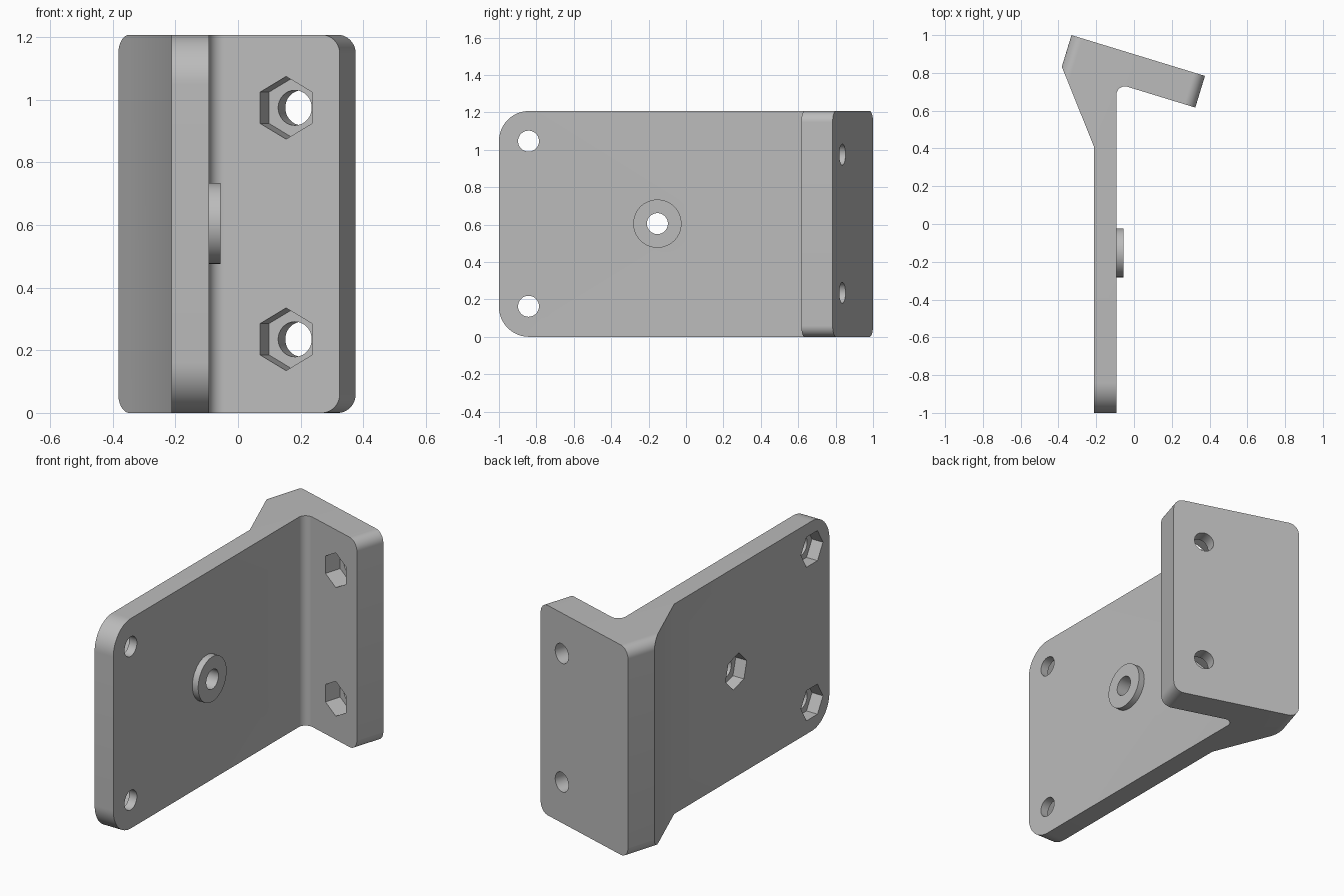
import bpy, bmesh
from math import sin, cos, pi, radians
from mathutils import Matrix, Vector

cube = bpy.data.objects.get("Cube")
if cube:
    bpy.data.objects.remove(cube, do_unlink=True)

HEIGHT = 1.207
BACK, FACE = -0.212, -0.093        # two sides of the main plate
TILT = radians(17)                 # flange angle
THICK, LENGTH = 0.175, 0.739       # flange size
along = Vector((cos(TILT), -sin(TILT), 0))
normal = Vector((sin(TILT), cos(TILT), 0))
up = Vector((0, 0, 1))
corner = Vector((-0.331, 1.0, 0))  # outer back corner of the flange

grey = bpy.data.materials.new("light_grey")
grey.use_nodes = True
colour = (0.5, 0.5, 0.5, 1)
grey.diffuse_color = colour
grey.node_tree.nodes["Principled BSDF"].inputs["Base Color"].default_value = colour


def prism(name, points, u, v, w, origin, depth):
    """Extrude a flat outline given in axes u, v by depth along w."""
    bm = bmesh.new()
    base = [bm.verts.new(origin + u * a + v * b) for a, b in points]
    face = bm.faces.new(base)
    out = bmesh.ops.extrude_face_region(bm, geom=[face])
    moved = [e for e in out["geom"] if isinstance(e, bmesh.types.BMVert)]
    bmesh.ops.translate(bm, verts=moved, vec=w * depth)
    bmesh.ops.recalc_face_normals(bm, faces=bm.faces)
    mesh = bpy.data.meshes.new(name)
    bm.to_mesh(mesh)
    bm.free()
    mesh.materials.append(grey)
    obj = bpy.data.objects.new(name, mesh)
    bpy.context.collection.objects.link(obj)
    return obj


def arc(cx, cy, r, start, end, steps):
    return [(cx + r * cos(start + (end - start) * i / steps),
             cy + r * sin(start + (end - start) * i / steps))
            for i in range(steps + 1)]


def ring(r, sides, turn=0.0):
    return arc(0, 0, r, turn, turn + 2 * pi, sides)[:-1]


def combine(target, tool, operation):
    mod = target.modifiers.new("combine", "BOOLEAN")
    mod.operation, mod.solver, mod.object = operation, "EXACT", tool
    bpy.context.view_layer.objects.active = target
    bpy.ops.object.modifier_apply(modifier=mod.name)
    bpy.data.objects.remove(tool, do_unlink=True)


X, Y = Vector((1, 0, 0)), Vector((0, 1, 0))

# Bracket body: plate, gusset and tilted flange in one outline
tip_out = corner + along * LENGTH
tip_in = tip_out - normal * THICK
heel = corner - normal * THICK
r = 0.045
inner_y = tip_in.y + (tip_in.x - FACE) * sin(TILT) / cos(TILT)
fillet_y = inner_y - r * (1 + sin(TILT)) / cos(TILT)
outline = [(BACK, -1), (FACE, -1)]
outline += arc(FACE + r, fillet_y, r, pi, pi / 2 - TILT, 12)
outline += [p.xy[:] for p in (tip_in, tip_out, corner, heel)]
outline.append((BACK, 0.41))
bracket = prism("angled_bracket", outline, X, Y, up, Vector((0, 0, 0)), HEIGHT)

# Raised boss on the plate
boss = prism("boss", ring(0.129, 64), Y, up, X, Vector((FACE - 0.03, -0.153, 0.605)), 0.067)
combine(bracket, boss, "UNION")


def round_corner(origin, u, v, w, radius, depth):
    """Trim a square corner; u and v point into the part."""
    e = 0.02
    pts = arc(radius, radius, radius, 1.5 * pi, pi, 16)
    pts += [(-e, radius), (-e, -e), (radius, -e)]
    combine(bracket, prism("corner_cutter", pts, u, v, w, origin, depth), "DIFFERENCE")


for z, v in ((0, up), (HEIGHT, -up)):
    lift = up * z
    round_corner(Vector((-0.5, -1, z)), Y, v, X, 0.16, 0.8)
    round_corner(corner + normal * 0.1 + lift, along, v, -normal, 0.06, 0.5)
    round_corner(tip_out + normal * 0.1 + lift, -along, v, -normal, 0.06, 0.5)


def bolt_hole(mouth, u, w, pocket, turn):
    """Hexagonal nut pocket going in along w, then a round through hole."""
    nut = prism("nut_cutter", ring(0.1, 6, turn), u, up, w, mouth - w * 0.02, pocket + 0.02)
    combine(bracket, nut, "DIFFERENCE")
    bolt = prism("bolt_cutter", ring(0.056, 48), u, up, w, mouth - w * 0.05, 0.35)
    combine(bracket, bolt, "DIFFERENCE")


# Plate holes, pockets on the back side
for z in (0.163, 1.046):
    bolt_hole(Vector((BACK, -0.842, z)), Y, X, 0.07, 0)
bolt_hole(Vector((BACK, -0.153, 0.605)), Y, X, 0.07, radians(-15))

# Flange holes, pockets on the inner side
for z in (0.235, 0.974):
    bolt_hole(heel + along * 0.56 + up * z, along, normal, 0.097, pi / 2)

bpy.ops.object.select_all(action="DESELECT")
bracket.select_set(True)
bpy.context.view_layer.objects.active = bracket
bpy.ops.object.shade_smooth_by_angle(angle=radians(30))
